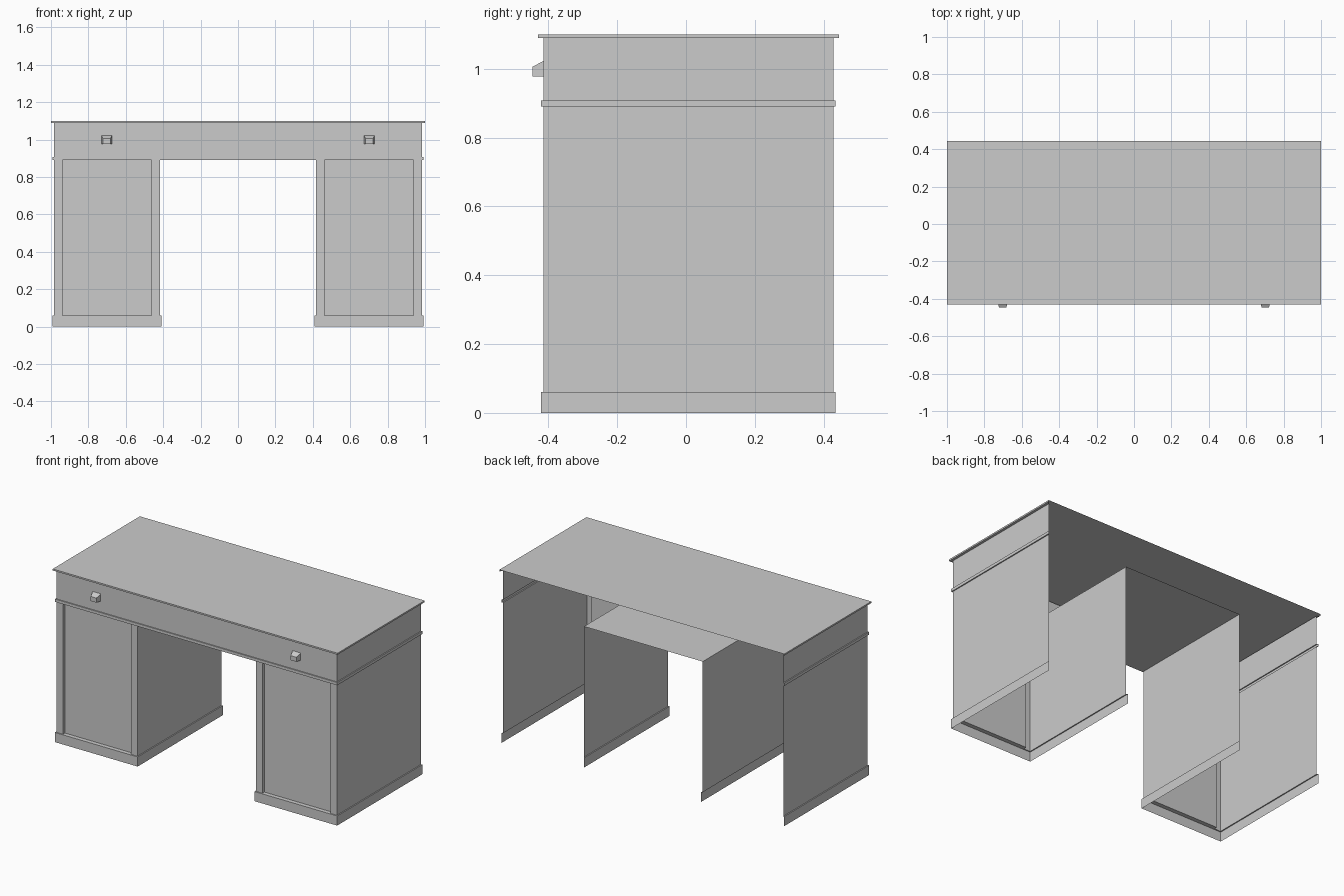
import bpy

if "Cube" in bpy.data.objects:
    bpy.data.objects.remove(bpy.data.objects["Cube"])

FRONT, BACK = -0.414, 0.428      # body depth
HALF = 0.984                     # body half width
SEAT = 0.89                      # height where pedestals meet the drawer band


def make(name, verts, faces):
    mesh = bpy.data.meshes.new(name)
    mesh.from_pydata(verts, [], faces)
    mesh.update()
    obj = bpy.data.objects.new(name, mesh)
    bpy.context.collection.objects.link(obj)
    return obj


def path(x0, x1, off, z, recess=None):
    """Open-backed U outline, grown by off; recess = (stile width, depth)."""
    a, b, f, k = x0 - off, x1 + off, FRONT - off, BACK + off
    pts = [(b, k, z), (b, f, z)]
    if recess:
        s, d = recess
        pts += [(x1 - s, f, z), (x1 - s, f + d, z), (x0 + s, f + d, z), (x0 + s, f, z)]
    return pts + [(a, f, z), (a, k, z)]


def shell(name, loops, cap=False):
    """Skin stacked open outlines into a thin shell, optionally capped on top."""
    n = len(loops[0])
    verts = [p for loop in loops for p in loop]
    faces = [(r * n + i, r * n + n + i, r * n + n + i + 1, r * n + i + 1)
             for r in range(len(loops) - 1) for i in range(n - 1)]
    if cap:
        faces.append(tuple(reversed(range(len(verts) - n, len(verts)))))
    return make(name, verts, faces)


# Drawer band with lower moulding and overhanging top
levels = [(0, SEAT), (0.007, SEAT), (0.007, 0.908), (0, 0.908),
          (0, 1.09), (0.016, 1.09), (0.016, 1.10)]
shell("drawer_band_and_top", [path(-HALF, HALF, o, z) for o, z in levels], cap=True)

# Kneehole ceiling
make("kneehole_ceiling",
     [(-0.417, FRONT, SEAT), (-0.417, BACK, SEAT), (0.417, BACK, SEAT), (0.417, FRONT, SEAT)],
     [(0, 1, 2, 3)])

for side, name in ((1, "right"), (-1, "left")):
    # Pedestal with baseboard and recessed front panel
    x0, x1 = sorted((side * 0.417, side * HALF))
    shell(name + "_pedestal", [
        path(x0, x1, 0.007, 0, (0.045, 0)),
        path(x0, x1, 0.007, 0.061, (0.045, 0)),
        path(x0, x1, 0, 0.061, (0.045, 0.02)),
        path(x0, x1, 0, SEAT, (0.045, 0.02))])

    # Wedge-shaped drawer knob, narrower at the front
    c = side * 0.702
    profile = [(FRONT, 0.977, 0.028), (-0.446, 0.977, 0.02),
               (-0.446, 1.006, 0.02), (FRONT, 1.023, 0.028)]
    verts = [(c + s * w, y, z) for s in (-1, 1) for y, z, w in profile]
    make(name + "_knob", verts,
         [(3, 2, 1, 0), (4, 5, 6, 7), (0, 1, 5, 4), (1, 2, 6, 5), (2, 3, 7, 6)])
